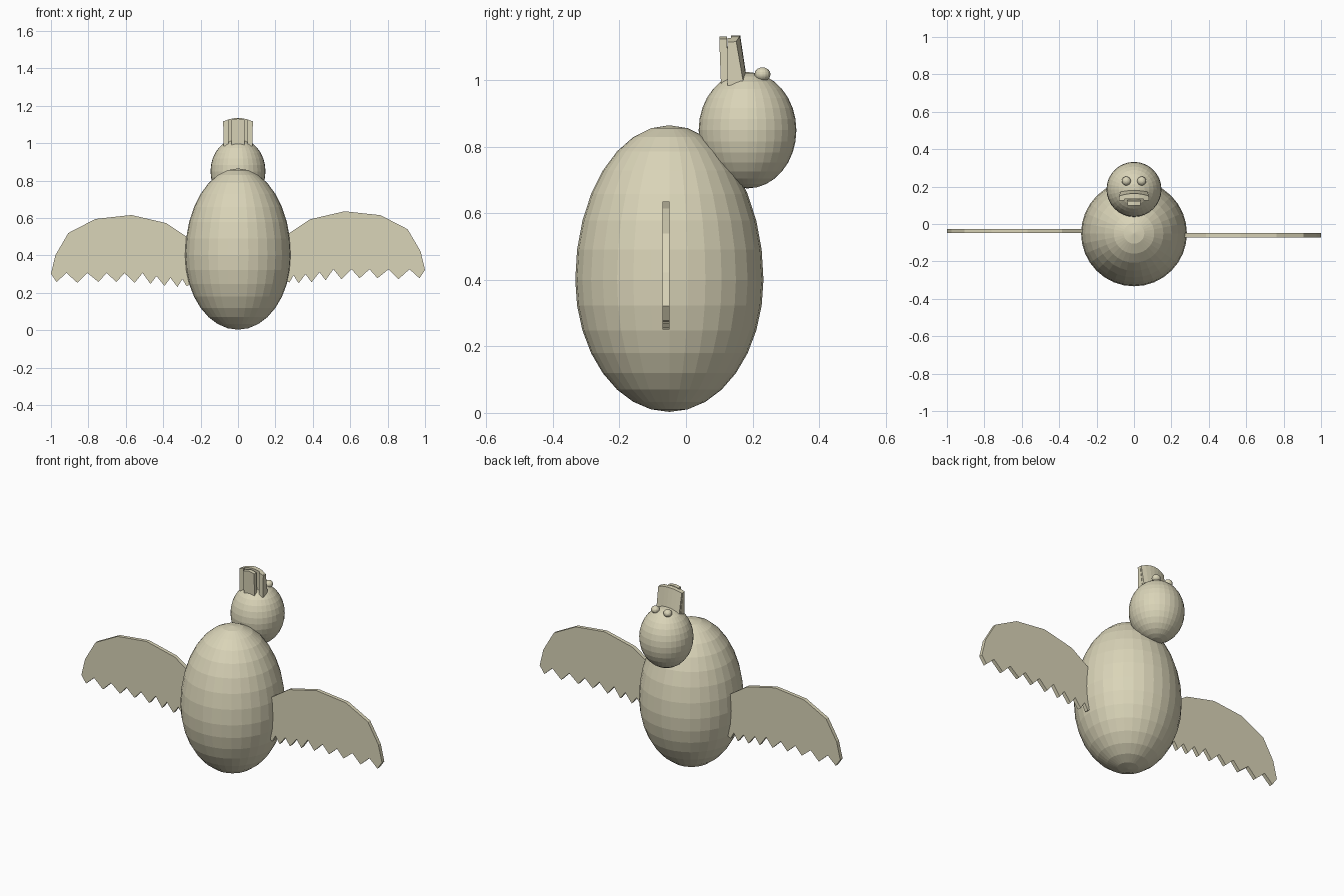
import bpy, bmesh, math

if "Cube" in bpy.data.objects:
    bpy.data.objects.remove(bpy.data.objects["Cube"])

mat = bpy.data.materials.new("warm_beige")
mat.diffuse_color = (0.70, 0.66, 0.48, 1)
mat.use_nodes = True
mat.node_tree.nodes["Principled BSDF"].inputs["Base Color"].default_value = mat.diffuse_color


def finish(name, bm):
    bmesh.ops.recalc_face_normals(bm, faces=bm.faces[:])
    me = bpy.data.meshes.new(name)
    bm.to_mesh(me)
    bm.free()
    me.materials.append(mat)
    ob = bpy.data.objects.new(name, me)
    bpy.context.collection.objects.link(ob)
    return ob


def egg(name, centre, radius, up, down, seg=32, rings=16):
    """Flat-shaded sphere with separate upper and lower height."""
    bm = bmesh.new()
    bmesh.ops.create_uvsphere(bm, u_segments=seg, v_segments=rings, radius=1)
    for v in bm.verts:
        v.co.x = centre[0] + v.co.x * radius
        v.co.y = centre[1] + v.co.y * radius
        v.co.z = centre[2] + v.co.z * (up if v.co.z > 0 else down)
    return finish(name, bm)


def plate(name, outline, y0, y1):
    """Outline in x, z given thickness from y0 to y1."""
    bm = bmesh.new()
    a = [bm.verts.new((x, y0, z)) for x, z in outline]
    b = [bm.verts.new((x, y1, z)) for x, z in outline]
    bm.faces.new(a)
    bm.faces.new(b[::-1])
    n = len(outline)
    for i in range(n):
        j = (i + 1) % n
        bm.faces.new((a[i], b[i], b[j], a[j]))
    return finish(name, bm)


def feather(name, xs, bottom, top, z0, zfun, bow=0.0):
    """Crest plate: y ranges at bottom and top, swept over x stations."""
    bm = bmesh.new()
    rows = []
    for x in xs:
        d = -bow * (x / 0.075) ** 2
        zt = zfun(x)
        rows.append([bm.verts.new(p) for p in (
            (x, bottom[0], z0), (x, bottom[1] + d, z0),
            (x * 1.03, top[1] + d, zt), (x * 1.03, top[0], zt))])
    for r, s in zip(rows, rows[1:]):
        for i in range(4):
            j = (i + 1) % 4
            bm.faces.new((r[i], r[j], s[j], s[i]))
    bm.faces.new(rows[0])
    bm.faces.new(rows[-1][::-1])
    return finish(name, bm)


# Body and head
egg("body", (0, -0.05, 0.40), 0.283, 0.465, 0.397)
egg("head", (0, 0.185, 0.85), 0.147, 0.175, 0.175)

# Eyes
for side, label in ((1, "right"), (-1, "left")):
    egg(label + "_eye", (side * 0.041, 0.23, 1.018), 0.024, 0.021, 0.021, 16, 10)

# Wings with a rounded leading edge and a saw-toothed lower edge
wing = [(0.2, 0.46), (0.275, 0.52), (0.385, 0.593), (0.57, 0.636), (0.762, 0.615),
        (0.907, 0.54), (0.976, 0.422), (1.0, 0.322),
        (0.97, 0.278), (0.917, 0.326), (0.858, 0.273), (0.805, 0.326),
        (0.746, 0.278), (0.703, 0.326), (0.65, 0.278), (0.607, 0.326),
        (0.553, 0.273), (0.51, 0.326), (0.468, 0.267), (0.436, 0.31),
        (0.393, 0.257), (0.361, 0.30), (0.324, 0.251), (0.297, 0.294),
        (0.275, 0.255), (0.2, 0.30)]
plate("right_wing", wing, -0.071, -0.049)
plate("left_wing", [(-x, z - 0.02) for x, z in wing], -0.048, -0.026)

# Crest: broad bowed plate, centre pillar and two side feathers
arc = lambda x: 1.135 - 0.018 * (x / 0.075) ** 2
xs = [-0.075, -0.05, -0.025, 0, 0.025, 0.05, 0.075]
feather("crest_plate", xs, (0.145, 0.185), (0.135, 0.163), 0.99, arc, 0.012)
feather("crest_pillar", [-0.035, 0, 0.035], (0.105, 0.128), (0.10, 0.123), 0.99,
        lambda x: 1.132 - 6 * x * x)
for side, label in ((1, "right"), (-1, "left")):
    feather(label + "_crest_feather", [side * 0.05, side * 0.077],
            (0.125, 0.16), (0.125, 0.145), 0.985, arc)
